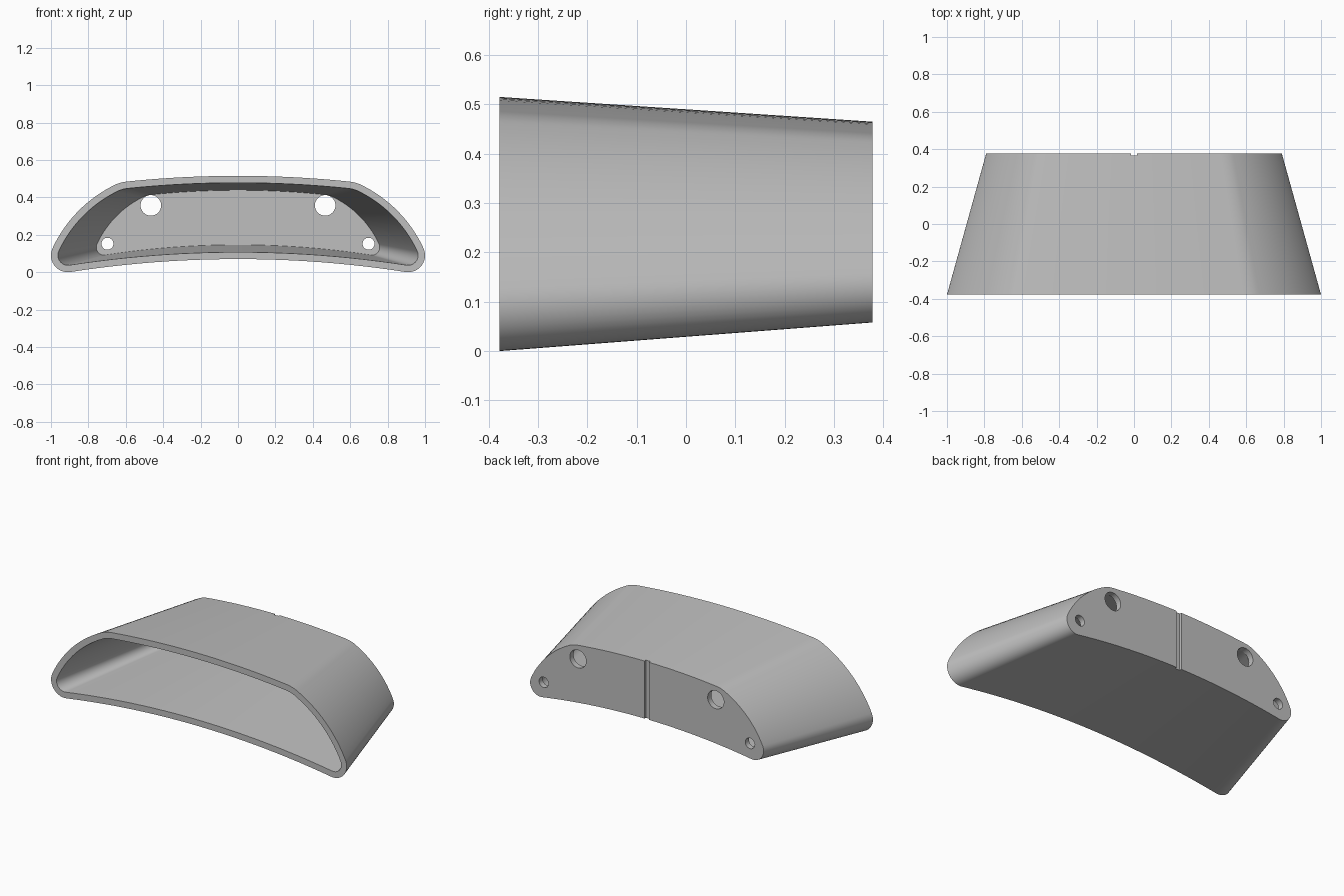
import bpy, bmesh
from math import sin, cos, radians, pi

cube = bpy.data.objects.get("Cube")
if cube:
    bpy.data.objects.remove(cube, do_unlink=True)

grey = bpy.data.materials.new("light_grey")
grey.use_nodes = True
colour = (0.52, 0.52, 0.52, 1)
grey.diffuse_color = colour
grey.node_tree.nodes["Principled BSDF"].inputs["Base Color"].default_value = colour

DEPTH = 0.378   # half of the length along y
WALL = 0.037


def profile(inset):
    """Closed arched outline made of tangent arcs, shrunk by the inset."""
    arcs = [  # centre x, centre z, radius, start angle, end angle, steps
        (0, -5.78, 5.85 + inset, 90, 81.2, 12),
        (0.91, 0.09, 0.09 - inset, -98.8, 25, 14),
        (0.3485, -0.172, 0.71 - inset, 25, 63, 14),
        (0.568, 0.26, 0.226 - inset, 63, 84.2, 6),
        (0, -5.285, 5.8 - inset, 84.2, 90, 10),
    ]
    half = []
    for cx, cz, r, a0, a1, steps in arcs:
        for i in range(steps + 1):
            a = radians(a0 + (a1 - a0) * i / steps)
            p = (cx + r * cos(a), cz + r * sin(a))
            if not half or abs(p[0] - half[-1][0]) + abs(p[1] - half[-1][1]) > 0.004:
                half.append(p)
    half[0] = (0, half[0][1])
    half[-1] = (0, half[-1][1])
    return half + [(-x, z) for x, z in half[-2:0:-1]]


def ring(bm, points, y, scale=1, lift=0):
    return [bm.verts.new((x * scale, y, z * scale + lift)) for x, z in points]


def bridge(bm, a, b):
    for i in range(len(a)):
        j = (i + 1) % len(a)
        bm.faces.new((a[i], a[j], b[j], b[i]))


# Tapered hollow shell, open at the front and closed at the back
bm = bmesh.new()
outer, inner = profile(0), profile(WALL)
rings = [
    ring(bm, outer, DEPTH, 0.79, 0.058),
    ring(bm, outer, -DEPTH),
    ring(bm, inner, -DEPTH),
    ring(bm, inner, DEPTH - 0.035, 0.787, 0.062),
]
for a, b in zip(rings, rings[1:]):
    bridge(bm, a, b)
bm.faces.new(rings[0])
bm.faces.new(rings[-1])
bmesh.ops.recalc_face_normals(bm, faces=bm.faces)
mesh = bpy.data.meshes.new("tapered_shell")
bm.to_mesh(mesh)
bm.free()
mesh.materials.append(grey)
shell = bpy.data.objects.new("tapered_shell", mesh)
bpy.context.collection.objects.link(shell)

# Cutters for the four holes in the back wall and its centre groove
cutters = []
for side in (-1, 1):
    for x, z, r in ((0.466, 0.357, 0.055), (0.698, 0.152, 0.032)):
        bpy.ops.mesh.primitive_cylinder_add(
            vertices=40, radius=r, depth=0.14,
            location=(side * x, DEPTH, z), rotation=(pi / 2, 0, 0))
        cutters.append(bpy.context.object)
bpy.ops.mesh.primitive_cube_add(size=1, location=(0, DEPTH, 0.28))
bpy.context.object.scale = (0.032, 0.026, 0.8)
cutters.append(bpy.context.object)

bpy.context.view_layer.objects.active = shell
for cutter in cutters:
    cutter.name = "hole_cutter"
    cutter.hide_render = True
    cutter.data.materials.append(grey)
    mod = shell.modifiers.new("cut", "BOOLEAN")
    mod.operation = "DIFFERENCE"
    mod.solver = "EXACT"
    mod.object = cutter
    bpy.ops.object.modifier_apply(modifier=mod.name)
for cutter in cutters:
    bpy.data.objects.remove(cutter, do_unlink=True)

# Smooth curved walls with crisp rims
bpy.ops.object.select_all(action="DESELECT")
shell.select_set(True)
bpy.context.view_layer.objects.active = shell
bpy.ops.object.shade_smooth_by_angle(angle=radians(30))
